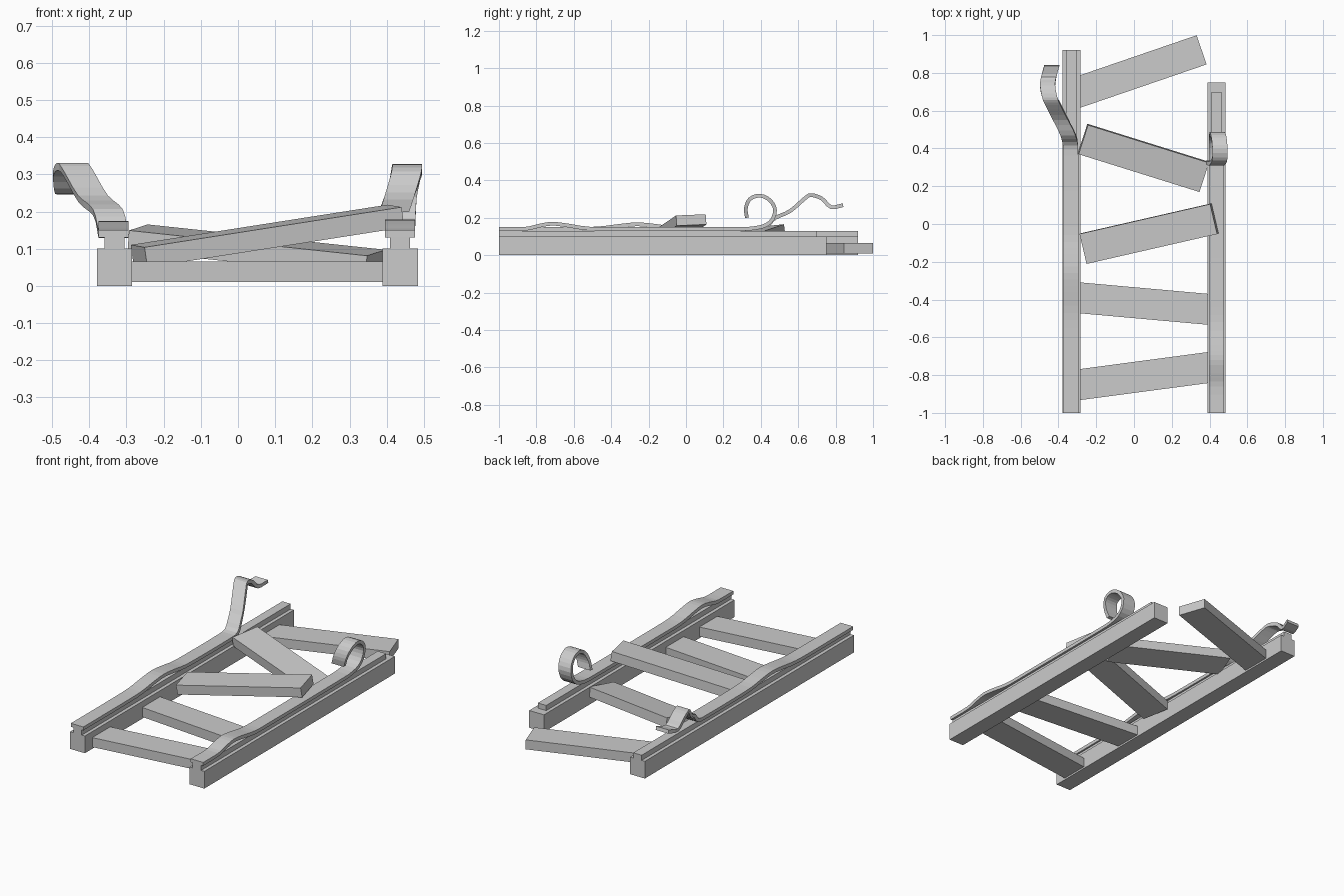
import bpy, bmesh
from mathutils import Vector, Matrix

if "Cube" in bpy.data.objects:
    bpy.data.objects.remove(bpy.data.objects["Cube"])


def finish(name, bm):
    bmesh.ops.recalc_face_normals(bm, faces=bm.faces)
    me = bpy.data.meshes.new(name)
    bm.to_mesh(me)
    bm.free()
    ob = bpy.data.objects.new(name, me)
    bpy.context.collection.objects.link(ob)
    return ob


def box(name, lo, hi):
    lo, hi = Vector(lo), Vector(hi)
    bm = bmesh.new()
    size = hi - lo
    bmesh.ops.create_cube(bm, size=1, matrix=Matrix.Translation((lo + hi) / 2)
                          @ Matrix.Diagonal((*size, 1)))
    return finish(name, bm)


def plank(name, a, b, back_lift=0.0, width=0.163, thick=0.055):
    """Board between two end centres; back_lift raises its back edge."""
    a, b = Vector(a), Vector(b)
    along = (b - a).normalized()
    up = along.cross(Vector((-along.y, along.x, back_lift))).normalized()
    side = up.cross(along)
    rot = Matrix((along, side, up)).transposed().to_4x4()
    bm = bmesh.new()
    bmesh.ops.create_cube(bm, size=1, matrix=Matrix.Translation((a + b) / 2) @ rot
                          @ Matrix.Diagonal(((b - a).length, width, thick, 1)))
    return finish(name, bm)


def smooth_path(pts, steps=3):
    """Catmull-Rom interpolation through the points."""
    p = [Vector(q) for q in pts]
    p = [2 * p[0] - p[1]] + p + [2 * p[-1] - p[-2]]
    out = []
    for p0, p1, p2, p3 in zip(p, p[1:], p[2:], p[3:]):
        for k in range(steps):
            t = k / steps
            out.append(0.5 * (2 * p1 + (p2 - p0) * t
                              + (2 * p0 - 5 * p1 + 4 * p2 - p3) * t * t
                              + (3 * p1 - p0 - 3 * p2 + p3) * t ** 3))
    return out + [p[-2]]


def strip(name, pts, width=0.08, thick=0.02):
    """Metal ribbon swept along a path, flat side across x."""
    path = smooth_path(pts)
    side = Vector((width / 2, 0, 0))
    bm = bmesh.new()
    prev = None
    for i, c in enumerate(path):
        t = path[min(i + 1, len(path) - 1)] - path[max(i - 1, 0)]
        n = Vector((0, -t.z, t.y)).normalized() * thick / 2
        ring = [bm.verts.new(c + s) for s in (-side - n, side - n, side + n, -side + n)]
        if prev:
            for k in range(4):
                j = (k + 1) % 4
                bm.faces.new((prev[k], prev[j], ring[j], ring[k]))
        else:
            bm.faces.new(ring)
        prev = ring
    bm.faces.new(prev)
    return finish(name, bm)


# Rails: heavy base beam with a narrow web on top
for label, x, end, web_end in (("left", -0.332, 0.92, 0.92), ("right", 0.436, 0.75, 0.70)):
    box(label + "_rail_base", (x - 0.0475, -1, 0), (x + 0.0475, end, 0.1))
    box(label + "_rail_web", (x - 0.027, -1, 0.1), (x + 0.027, web_end, 0.13))

# Left metal strip: bump in the middle, then peels off up and outward
xl = -0.335
strip("left_metal_strip", [
    (xl, -1, 0.14), (xl, -0.62, 0.14), (xl, -0.47, 0.143), (xl, -0.36, 0.156), (xl, -0.26, 0.165),
    (xl, -0.16, 0.156), (xl, -0.06, 0.143), (xl, 0.1, 0.14), (xl, 0.32, 0.14),
    (-0.337, 0.42, 0.147), (-0.35, 0.475, 0.198), (-0.39, 0.556, 0.235), (-0.43, 0.636, 0.304),
    (-0.446, 0.67, 0.321), (-0.457, 0.727, 0.302), (-0.452, 0.775, 0.257), (-0.435, 0.84, 0.267)])

# Right metal strip: bump near the front, then curls back over itself
xr = 0.436
strip("right_metal_strip", [
    (xr, -1, 0.14), (xr, -0.86, 0.141), (xr, -0.79, 0.156), (xr, -0.72, 0.168),
    (xr, -0.64, 0.16), (xr, -0.52, 0.142), (xr, -0.35, 0.14), (xr, 0.2, 0.14),
    (xr, 0.37, 0.145), (0.437, 0.45, 0.176), (0.441, 0.476, 0.24), (0.45, 0.45, 0.292),
    (0.455, 0.396, 0.318), (0.453, 0.342, 0.3), (0.437, 0.32, 0.25), (0.42, 0.326, 0.2)])

# Wooden ties, front to back: two fixed, two broken loose, one hanging free
plank("tie_1", (-0.33, -0.856, 0.0375), (0.43, -0.755, 0.0375))
plank("tie_2", (-0.33, -0.387, 0.0375), (0.43, -0.455, 0.0375))
plank("loose_tie_3", (-0.266, -0.13, 0.08), (0.425, 0.028, 0.188), 0.04)
plank("loose_tie_4", (-0.27, 0.45, 0.13), (0.37, 0.25, 0.062), 0.1)
plank("tie_5", (-0.33, 0.686, 0.0375), (0.358, 0.922, 0.0375))
